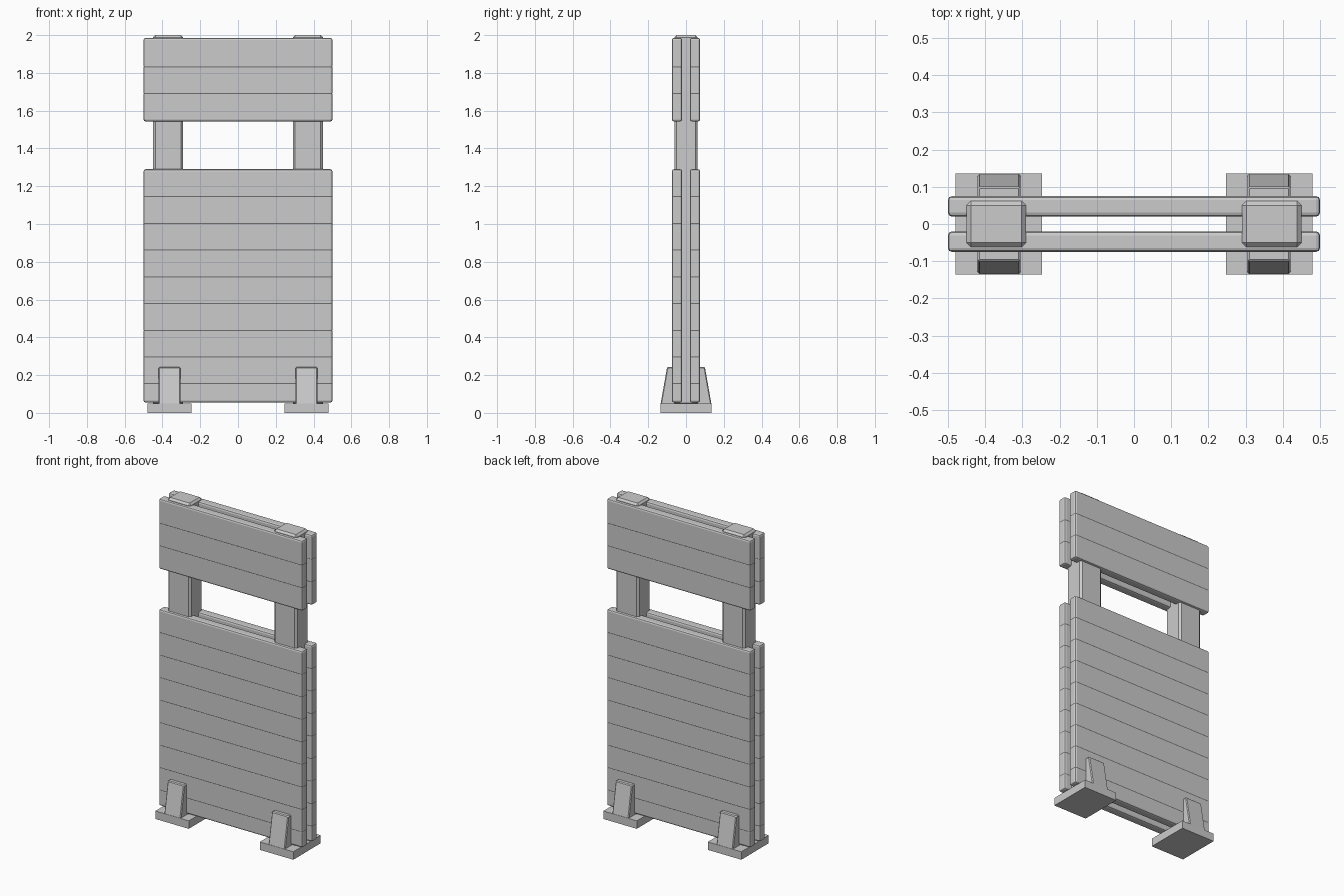
import bpy, bmesh

if "Cube" in bpy.data.objects:
    bpy.data.objects.remove(bpy.data.objects["Cube"])


def finish(obj, bevel, segments):
    if bevel:
        mod = obj.modifiers.new("Bevel", 'BEVEL')
        mod.width, mod.segments = bevel, segments
    return obj


def tapered_box(name, x, y, z, y_top=None, bevel=0.0, segments=1):
    """Box from (min, max) ranges; the top can have a narrower y range."""
    y_top = y_top or y
    bm = bmesh.new()
    rings = []
    for zz, yy in ((z[0], y), (z[1], y_top)):
        rings.append([bm.verts.new((px, py, zz)) for px, py in
                      ((x[0], yy[0]), (x[1], yy[0]), (x[1], yy[1]), (x[0], yy[1]))])
    low, high = rings
    bm.faces.new(low[::-1])
    bm.faces.new(high)
    for i in range(4):
        j = (i + 1) % 4
        bm.faces.new((low[i], low[j], high[j], high[i]))
    mesh = bpy.data.meshes.new(name)
    bm.to_mesh(mesh)
    bm.free()
    obj = bpy.data.objects.new(name, mesh)
    bpy.context.collection.objects.link(obj)
    return finish(obj, bevel, segments)


# Posts and feet on both sides
for side, s in (("left", -1), ("right", 1)):
    def span(a, b):
        return tuple(sorted((s * a, s * b)))
    tapered_box(f"{side}_post", span(0.29, 0.45), (-0.062, 0.062), (0.04, 2.0), bevel=0.012)
    tapered_box(f"{side}_foot_base", span(0.247, 0.48), (-0.136, 0.136), (0, 0.05))
    tapered_box(f"{side}_foot_brace", span(0.305, 0.42), (-0.135, 0.135), (0.045, 0.243),
                y_top=(-0.10, 0.10), bevel=0.005)

# Horizontal planks on front and back, slightly overlapping at the seams
lower = [0.055, 0.155, 0.296, 0.437, 0.579, 0.72, 0.862, 1.003, 1.145, 1.29]
upper = [1.543, 1.69, 1.832, 1.985]
for face, y in (("front", (-0.075, -0.02)), ("back", (0.02, 0.075))):
    for group, seams in (("lower", lower), ("upper", upper)):
        for i, (z0, z1) in enumerate(zip(seams, seams[1:])):
            top = z1 if z1 == seams[-1] else z1 + 0.008
            bottom = z0 if i == 0 else z0 - 0.008
            tapered_box(f"{face}_{group}_plank_{i + 1}", (-0.5, 0.5), y, (bottom, top),
                        bevel=0.011, segments=2)
